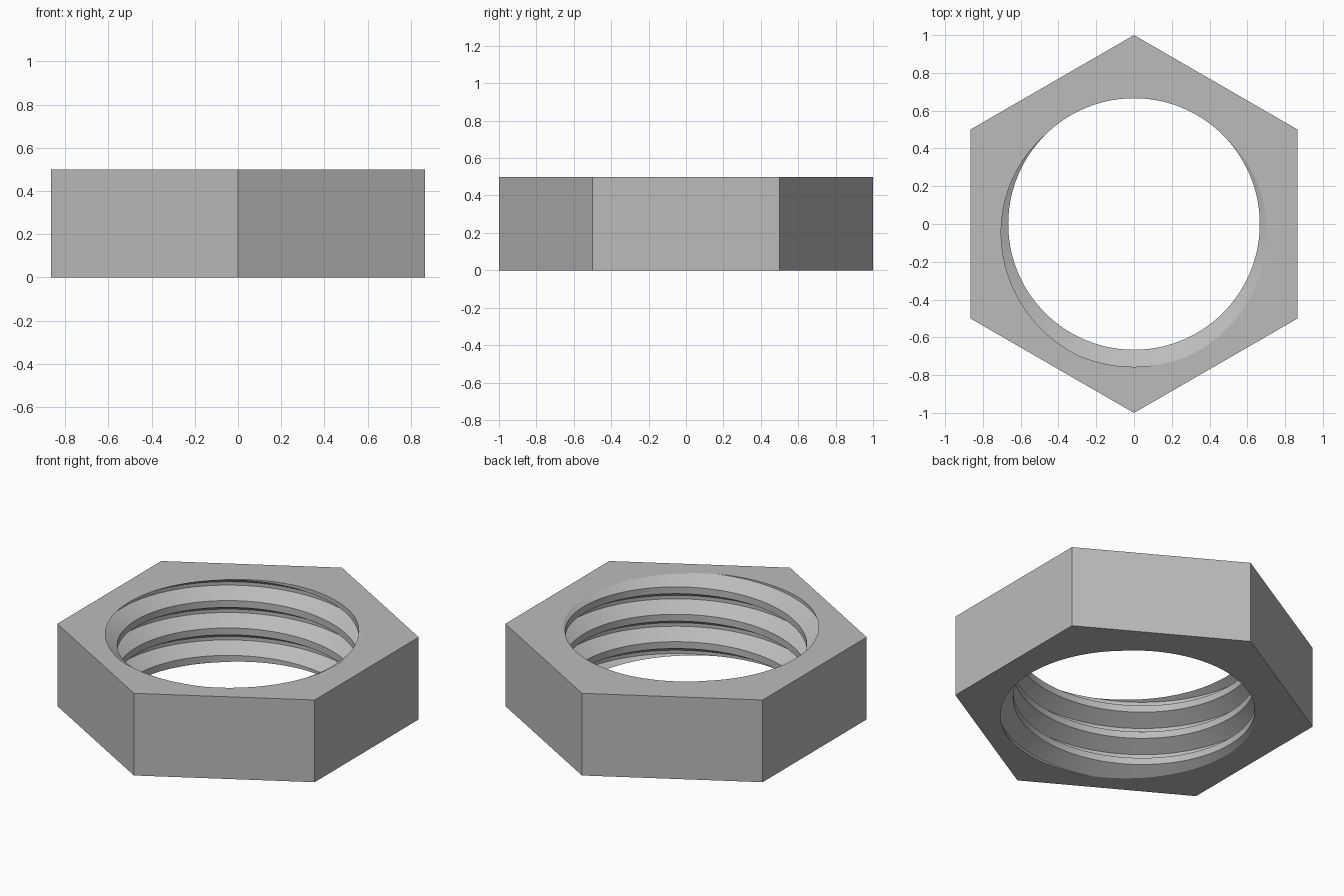
import bpy, bmesh
from math import radians, sin, cos, tau

cube = bpy.data.objects.get("Cube")
if cube:
    bpy.data.objects.remove(cube, do_unlink=True)

HEIGHT = 0.5
PITCH = HEIGHT / 3
R_ROOT = 0.756
R_CREST = R_ROOT - 0.5413 * PITCH
STEP = 2.5

# Thread profile: phase angle along one pitch, and radius
PROFILE = [(45, R_CREST), (135, R_CREST), (247.5, R_ROOT),
           (292.5, R_ROOT), (405, R_CREST)]

bm = bmesh.new()


def thread_column(deg):
    a = radians(deg)
    return [bm.verts.new((r * cos(a), r * sin(a), HEIGHT + PITCH * (deg - u) / 360))
            for u, r in PROFILE]


# Sweep the right-handed thread past both ends, then weld the turns
previous = None
for i in range(int(1560 / STEP) + 1):
    column = thread_column(-1080 + i * STEP)
    if previous:
        for j in range(len(PROFILE) - 1):
            bm.faces.new((previous[j], column[j], column[j + 1], previous[j + 1]))
    previous = column
bmesh.ops.remove_doubles(bm, verts=bm.verts[:], dist=1e-5)

# Trim the thread flush with the two end faces
for z, side in ((0, -1), (HEIGHT, 1)):
    bmesh.ops.bisect_plane(bm, geom=bm.verts[:] + bm.edges[:] + bm.faces[:], dist=1e-5,
                           plane_co=(0, 0, z), plane_no=(0, 0, side), clear_outer=True)
bmesh.ops.remove_doubles(bm, verts=bm.verts[:], dist=1e-5)

# Hexagonal end faces, each with the threaded hole
rings = []
for z in (0, HEIGHT):
    hole = [e for e in bm.edges
            if e.is_boundary and all(abs(v.co.z - z) < 1e-4 for v in e.verts)]
    ring = [bm.verts.new((sin(k * tau / 6), cos(k * tau / 6), z)) for k in range(6)]
    outline = [bm.edges.new((ring[k - 1], ring[k])) for k in range(6)]
    bmesh.ops.triangle_fill(bm, edges=hole + outline, use_beauty=True)
    rings.append(ring)

# Six outer flats
low, high = rings
for k in range(6):
    bm.faces.new((low[k - 1], low[k], high[k], high[k - 1]))
bmesh.ops.recalc_face_normals(bm, faces=bm.faces[:])

mesh = bpy.data.meshes.new("hex_nut")
bm.to_mesh(mesh)
bm.free()
nut = bpy.data.objects.new("hex_nut", mesh)
bpy.context.collection.objects.link(nut)

# Plain grey metal
grey = bpy.data.materials.new("grey_metal")
grey.use_nodes = True
grey.diffuse_color = (0.5, 0.5, 0.5, 1)
grey.node_tree.nodes["Principled BSDF"].inputs["Base Color"].default_value = (0.5, 0.5, 0.5, 1)
mesh.materials.append(grey)

bpy.context.view_layer.objects.active = nut
nut.select_set(True)
bpy.ops.object.shade_smooth_by_angle(angle=radians(25))
